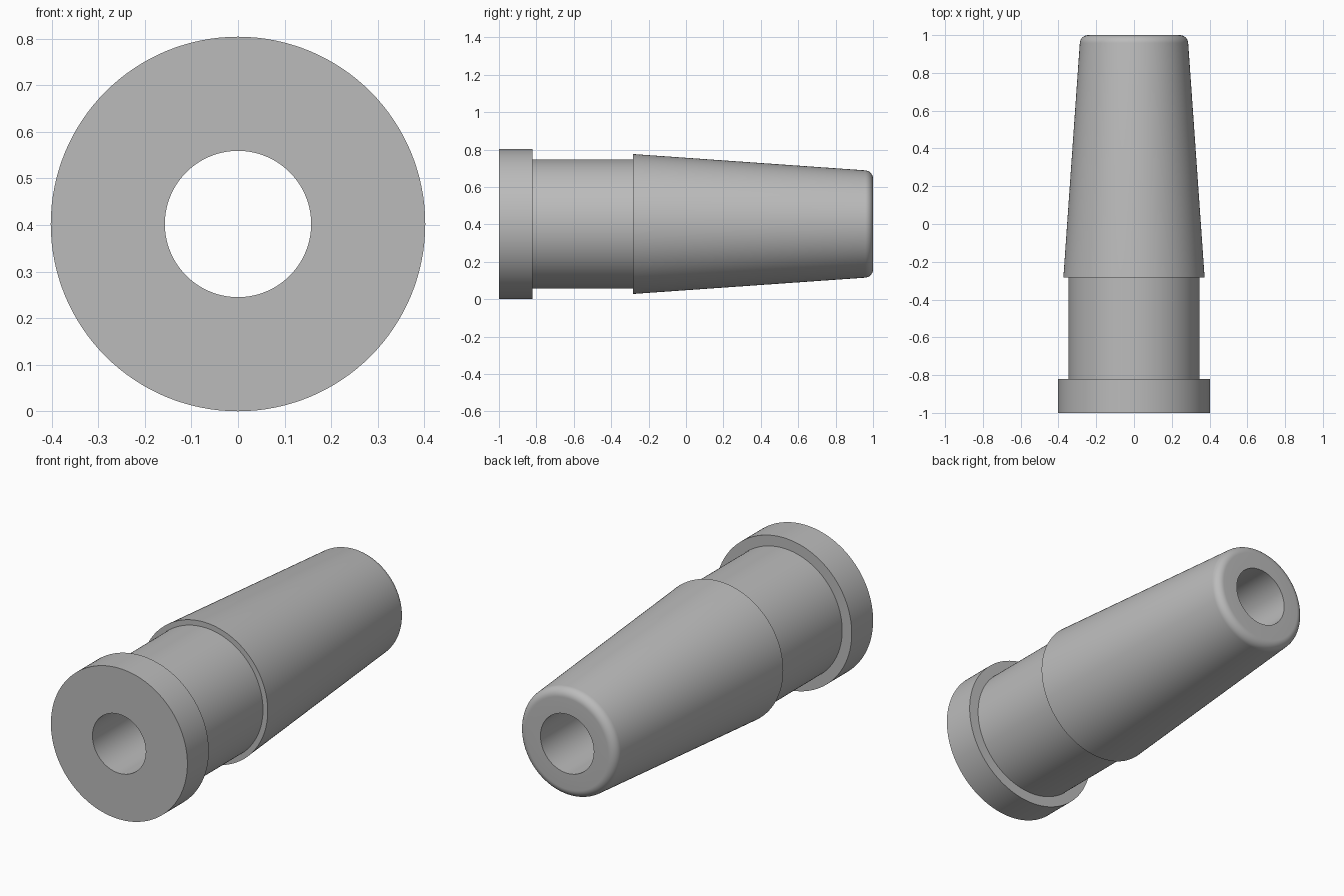
import bpy
import bmesh
import math

SEGMENTS = 128
AXIS_Z = 0.402      # height of the sleeve axis
BORE = 0.157

cube = bpy.data.objects.get("Cube")
if cube:
    bpy.data.objects.remove(cube, do_unlink=True)

# Single grey material
grey = bpy.data.materials.new("plain grey")
grey.use_nodes = True
colour = (0.5, 0.5, 0.5, 1)
grey.diffuse_color = colour
bsdf = next(n for n in grey.node_tree.nodes if n.type == 'BSDF_PRINCIPLED')
bsdf.inputs["Base Color"].default_value = colour


def rounded_tip(base_r, base_y, tip_r, tip_y, fillet, steps=10):
    """Arc tangent to the tapered side and the flat end, as (radius, y)."""
    taper = math.atan2(base_r - tip_r, tip_y - base_y)
    centre_y = tip_y - fillet
    offset = base_r * math.cos(taper) + base_y * math.sin(taper) - fillet
    centre_r = (offset - centre_y * math.sin(taper)) / math.cos(taper)
    arc = []
    for i in range(steps + 1):
        a = taper + (math.pi / 2 - taper) * i / steps
        arc.append((centre_r + fillet * math.cos(a), centre_y + fillet * math.sin(a)))
    return arc


def revolve(name, profile):
    """Turn a closed (radius, y) profile around the lengthwise axis."""
    bm = bmesh.new()
    rings = []
    for r, y in profile:
        ring = []
        for i in range(SEGMENTS):
            a = math.tau * i / SEGMENTS
            ring.append(bm.verts.new((r * math.cos(a), y, r * math.sin(a))))
        rings.append(ring)
    for k, ring in enumerate(rings):
        nxt = rings[(k + 1) % len(rings)]
        for i in range(SEGMENTS):
            j = (i + 1) % SEGMENTS
            bm.faces.new((ring[i], ring[j], nxt[j], nxt[i]))
    bmesh.ops.recalc_face_normals(bm, faces=bm.faces)
    mesh = bpy.data.meshes.new(name)
    bm.to_mesh(mesh)
    bm.free()
    mesh.materials.append(grey)
    obj = bpy.data.objects.new(name, mesh)
    bpy.context.collection.objects.link(obj)
    obj.location.z = AXIS_Z
    return obj


# Flange, straight neck, stepped taper with rounded tip, and through bore
profile = [(BORE, -1), (0.402, -1), (0.402, -0.82),
           (0.346, -0.82), (0.346, -0.284), (0.374, -0.284)]
profile += rounded_tip(0.374, -0.284, 0.284, 1, 0.045)
profile.append((BORE, 1))
sleeve = revolve("tapered_sleeve", profile)

# Smooth the round surfaces, keep the steps crisp
bpy.ops.object.select_all(action='DESELECT')
sleeve.select_set(True)
bpy.context.view_layer.objects.active = sleeve
bpy.ops.object.shade_smooth_by_angle(angle=math.radians(30))
